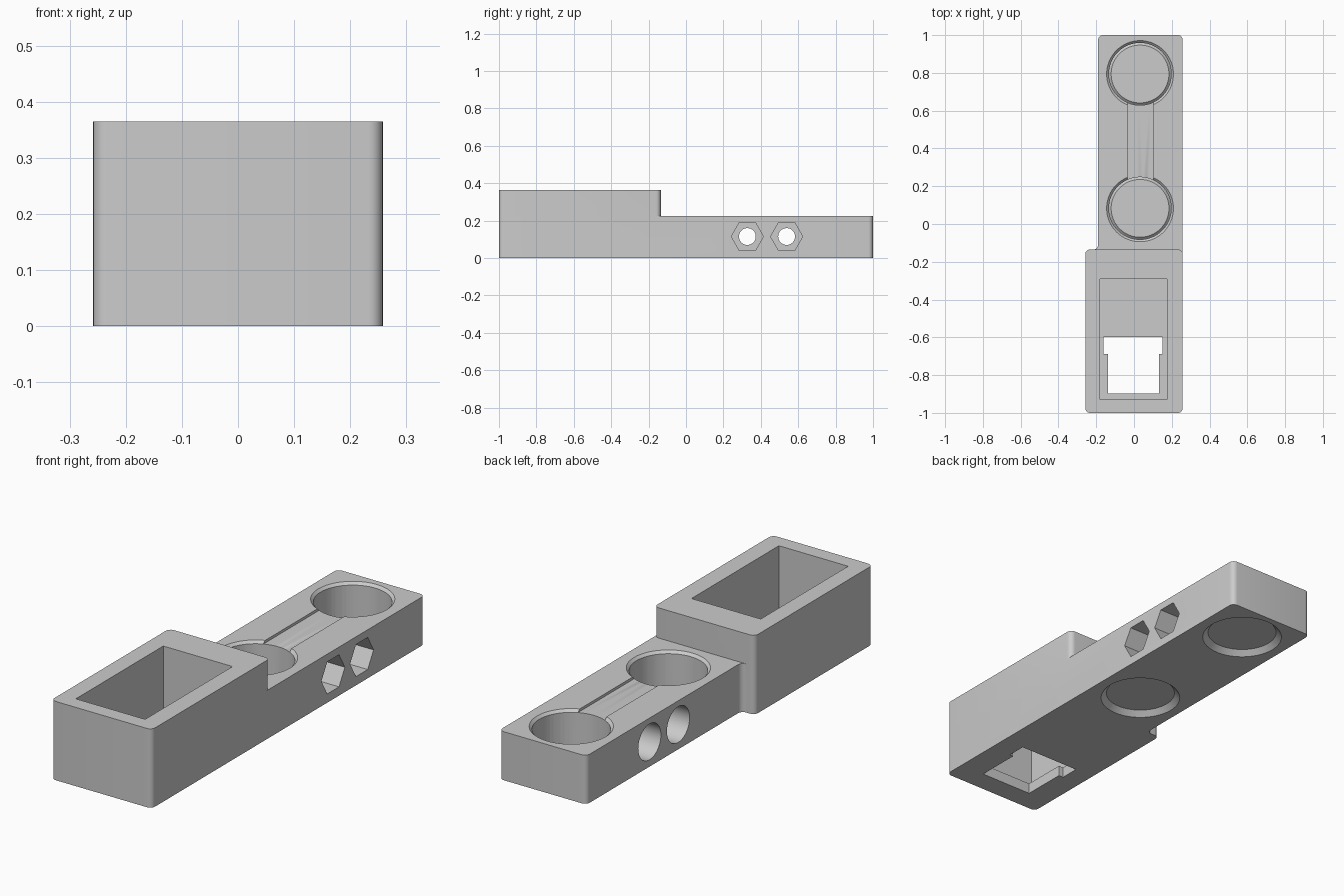
import bpy, bmesh, math
from mathutils import Vector

cube = bpy.data.objects.get("Cube")
if cube:
    bpy.data.objects.remove(cube)

grey = bpy.data.materials.new("plain grey")
grey.use_nodes = True
COLOUR = (0.6, 0.6, 0.6, 1)
grey.diffuse_color = COLOUR
grey.node_tree.nodes["Principled BSDF"].inputs["Base Color"].default_value = COLOUR

ARM_TOP, BLOCK_TOP = 0.225, 0.365


def add_object(name, bm):
    bmesh.ops.recalc_face_normals(bm, faces=bm.faces)
    mesh = bpy.data.meshes.new(name)
    bm.to_mesh(mesh)
    bm.free()
    mesh.materials.append(grey)
    obj = bpy.data.objects.new(name, mesh)
    bpy.context.collection.objects.link(obj)
    return obj


def rounded(points, radius, steps=6):
    """Round every right-angled corner of an outline, inward or outward."""
    out = []
    for i, p in enumerate(points):
        p = Vector(p)
        a = (Vector(points[i - 1]) - p).normalized() * radius
        b = (Vector(points[(i + 1) % len(points)]) - p).normalized() * radius
        for k in range(steps + 1):
            t = k / steps * math.pi / 2
            out.append(p + a * (1 - math.sin(t)) + b * (1 - math.cos(t)))
    return out


def prism(name, outline, z0, z1):
    bm = bmesh.new()
    base = bm.faces.new([bm.verts.new((p[0], p[1], z0)) for p in outline])
    top = bmesh.ops.extrude_face_region(bm, geom=[base])["geom"]
    bmesh.ops.translate(bm, vec=(0, 0, z1 - z0),
                        verts=[v for v in top if isinstance(v, bmesh.types.BMVert)])
    return add_object(name, bm)


def rect(x0, x1, y0, y1):
    return [(x0, y0), (x1, y0), (x1, y1), (x0, y1)]


def cone(name, centre, r_low, r_high, depth, sides=64, along_x=False):
    bm = bmesh.new()
    bmesh.ops.create_cone(bm, cap_ends=True, segments=sides,
                          radius1=r_low, radius2=r_high, depth=depth)
    obj = add_object(name, bm)
    obj.location = centre
    if along_x:
        obj.rotation_euler.y = math.pi / 2
    return obj


def combine(body, tool, operation):
    mod = body.modifiers.new(tool.name, 'BOOLEAN')
    mod.operation, mod.solver, mod.object = operation, 'EXACT', tool
    bpy.context.view_layer.objects.active = body
    bpy.ops.object.modifier_apply(modifier=mod.name)
    bpy.data.objects.remove(tool)


# Lower body: wide block base with the narrower arm, plus the raised block
body = prism("clamp_body", rounded([(-0.258, -1), (0.258, -1), (0.258, 1), (-0.19, 1),
                                    (-0.19, -0.135), (-0.258, -0.135)], 0.025), 0, ARM_TOP)
raised = prism("raised_block", rounded(rect(-0.258, 0.258, -1, -0.135), 0.025),
               ARM_TOP - 0.1, BLOCK_TOP)
combine(body, raised, 'UNION')

# Socket pocket and the stepped opening through its floor
cuts = [prism("pocket", rect(-0.18, 0.175, -0.93, -0.29), 0.05, 0.5),
        prism("floor_opening", [(-0.137, -0.897), (0.132, -0.897), (0.132, -0.688),
                                (0.151, -0.688), (0.151, -0.598), (-0.161, -0.598),
                                (-0.161, -0.688), (-0.137, -0.688)], -0.1, 0.1)]

# Two large holes with chamfered rims, joined by a slot
CX, R, E = 0.032, 0.165, 0.012
for y in (0.083, 0.794):
    cuts.append(cone("large_hole", (CX, y, 0.1), R, R, 0.5))
    cuts.append(cone("top_chamfer", (CX, y, ARM_TOP), R - E, R + 3 * E, 4 * E))
    cuts.append(cone("bottom_chamfer", (CX, y, 0), R + 3 * E, R - E, 4 * E))
cuts.append(prism("slot", rect(-0.024, 0.09, 0.1, 0.78), -0.1, 0.4))
cuts.append(prism("slot_rim", rect(-0.034, 0.102, 0.2, 0.67), ARM_TOP - E, 0.4))

# Cross bolts: through holes, hexagonal nut pockets and round head pockets
for y in (0.328, 0.538):
    cuts.append(cone("bolt_hole", (0, y, 0.115), 0.045, 0.045, 1, 32, True))
    cuts.append(cone("nut_pocket", (0.248, y, 0.115), 0.086, 0.086, 0.2, 6, True))
    cuts.append(cone("head_pocket", (-0.18, y, 0.115), 0.083, 0.083, 0.2, 48, True))

bpy.context.view_layer.update()
for cutter in cuts:
    combine(body, cutter, 'DIFFERENCE')

bpy.ops.object.select_all(action='DESELECT')
body.select_set(True)
bpy.context.view_layer.objects.active = body
bpy.ops.object.shade_smooth_by_angle(angle=math.radians(30))
